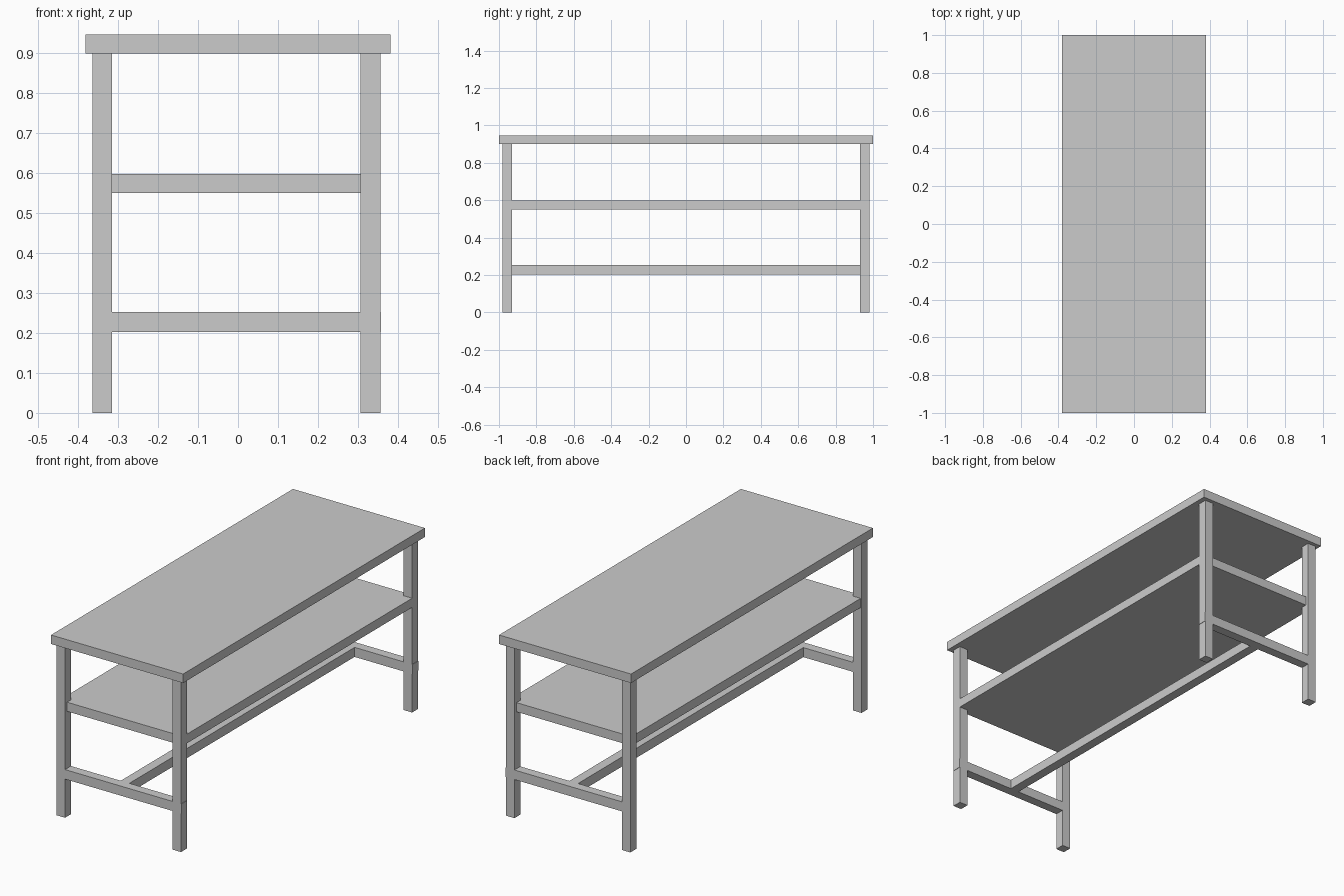
import bpy

if "Cube" in bpy.data.objects:
    bpy.data.objects.remove(bpy.data.objects["Cube"])


def box(name, x0, x1, y0, y1, z0, z1):
    """Add a flat-faced box spanning the given bounds."""
    bpy.ops.mesh.primitive_cube_add(
        size=1, location=((x0 + x1) / 2, (y0 + y1) / 2, (z0 + z1) / 2))
    ob = bpy.context.object
    ob.name = name
    ob.scale = (x1 - x0, y1 - y0, z1 - z0)
    bpy.ops.object.transform_apply(location=False, rotation=False, scale=True)
    return ob


# Worktop and the shelf let into the legs
box("table_top", -0.382, 0.382, -1.0, 1.0, 0.899, 0.946)
box("shelf", -0.359, 0.356, -0.963, 0.963, 0.55, 0.598)

# Legs and low end rails, front and back
for end, side in (("front", -1), ("back", 1)):
    y0, y1 = sorted((side * 0.98, side * 0.931))
    box(end + "_left_leg", -0.364, -0.315, y0, y1, 0.0, 0.899)
    box(end + "_right_leg", 0.307, 0.356, y0, y1, 0.0, 0.899)
    box(end + "_rail", -0.359, 0.358, y0, y1, 0.202, 0.252)

# Long stretcher joining the end rails
box("centre_stretcher", -0.027, 0.023, -0.931, 0.931, 0.202, 0.252)
